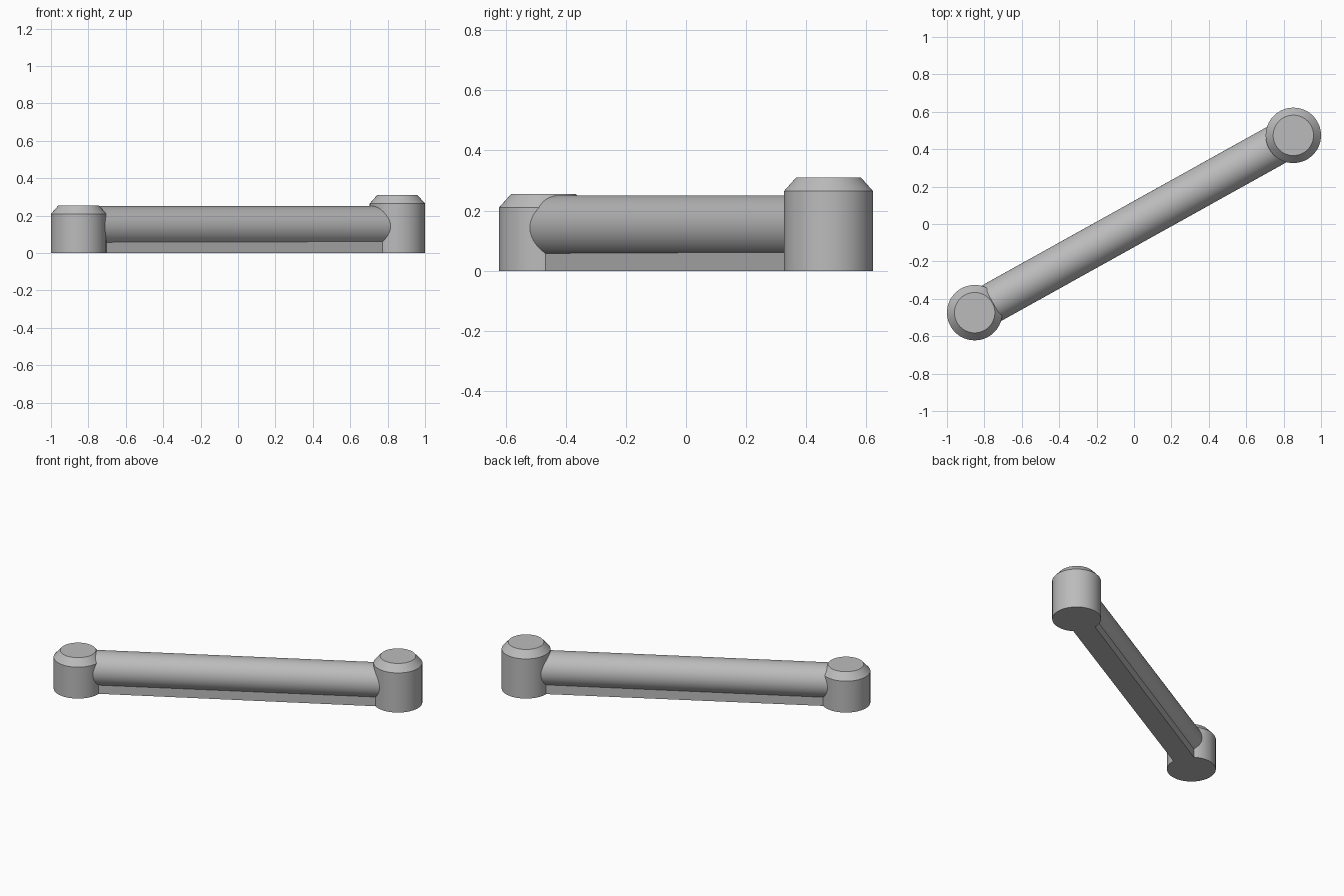
import bpy, bmesh, math
from mathutils import Matrix, Vector

cube = bpy.data.objects.get("Cube")
if cube:
    bpy.data.objects.remove(cube, do_unlink=True)

grey = bpy.data.materials.new("mid grey")
grey.use_nodes = True
grey.diffuse_color = (0.5, 0.5, 0.5, 1)
grey.node_tree.nodes["Principled BSDF"].inputs["Base Color"].default_value = (0.5, 0.5, 0.5, 1)

LEFT_END = Vector((0.852, 0.474, 0))
POST_R, TOP_R, BEVEL = 0.148, 0.108, 0.045
TUBE_R, TUBE_Z = 0.108, 0.143
ANGLE = math.atan2(LEFT_END.y, LEFT_END.x)
LENGTH = 2 * LEFT_END.length


def finish(name, bm):
    bmesh.ops.recalc_face_normals(bm, faces=bm.faces)
    mesh = bpy.data.meshes.new(name)
    bm.to_mesh(mesh)
    bm.free()
    mesh.materials.append(grey)
    obj = bpy.data.objects.new(name, mesh)
    bpy.context.collection.objects.link(obj)
    bpy.ops.object.select_all(action='DESELECT')
    obj.select_set(True)
    bpy.context.view_layer.objects.active = obj
    bpy.ops.object.shade_smooth_by_angle(angle=math.radians(30))
    return obj


def post(name, centre, height):
    # Upright cylinder whose top rim is chamfered inwards
    bm = bmesh.new()
    rings = []
    for radius, z in ((POST_R, 0), (POST_R, height - BEVEL), (TOP_R, height)):
        ring = bmesh.ops.create_circle(bm, segments=64, radius=radius,
                                       matrix=Matrix.Translation((0, 0, z)))
        rings.append(ring["verts"])
    for low, high in zip(rings, rings[1:]):
        for i in range(len(low)):
            j = (i + 1) % len(low)
            bm.faces.new((low[i], low[j], high[j], high[i]))
    bm.faces.new(rings[0])
    bm.faces.new(rings[-1])
    finish(name, bm).location = centre


# Round posts at both ends
post("right_post", -LEFT_END, 0.255)
post("left_post", LEFT_END, 0.31)

# Horizontal tube running between the post centres
bm = bmesh.new()
bmesh.ops.create_cone(bm, cap_ends=True, segments=48, radius1=TUBE_R, radius2=TUBE_R,
                      depth=LENGTH, matrix=Matrix.Rotation(math.pi / 2, 4, 'Y'))
tube = finish("tube", bm)
tube.location.z = TUBE_Z
tube.rotation_euler.z = ANGLE

# Flat web under the tube, a little wider at the tall post
bm = bmesh.new()
bmesh.ops.create_cube(bm, size=1)
for v in bm.verts:
    half = 0.066 if v.co.x < 0 else 0.071
    v.co = (v.co.x * LENGTH, math.copysign(half, v.co.y), (v.co.z + 0.5) * TUBE_Z)
web = finish("web", bm)
web.rotation_euler.z = ANGLE
